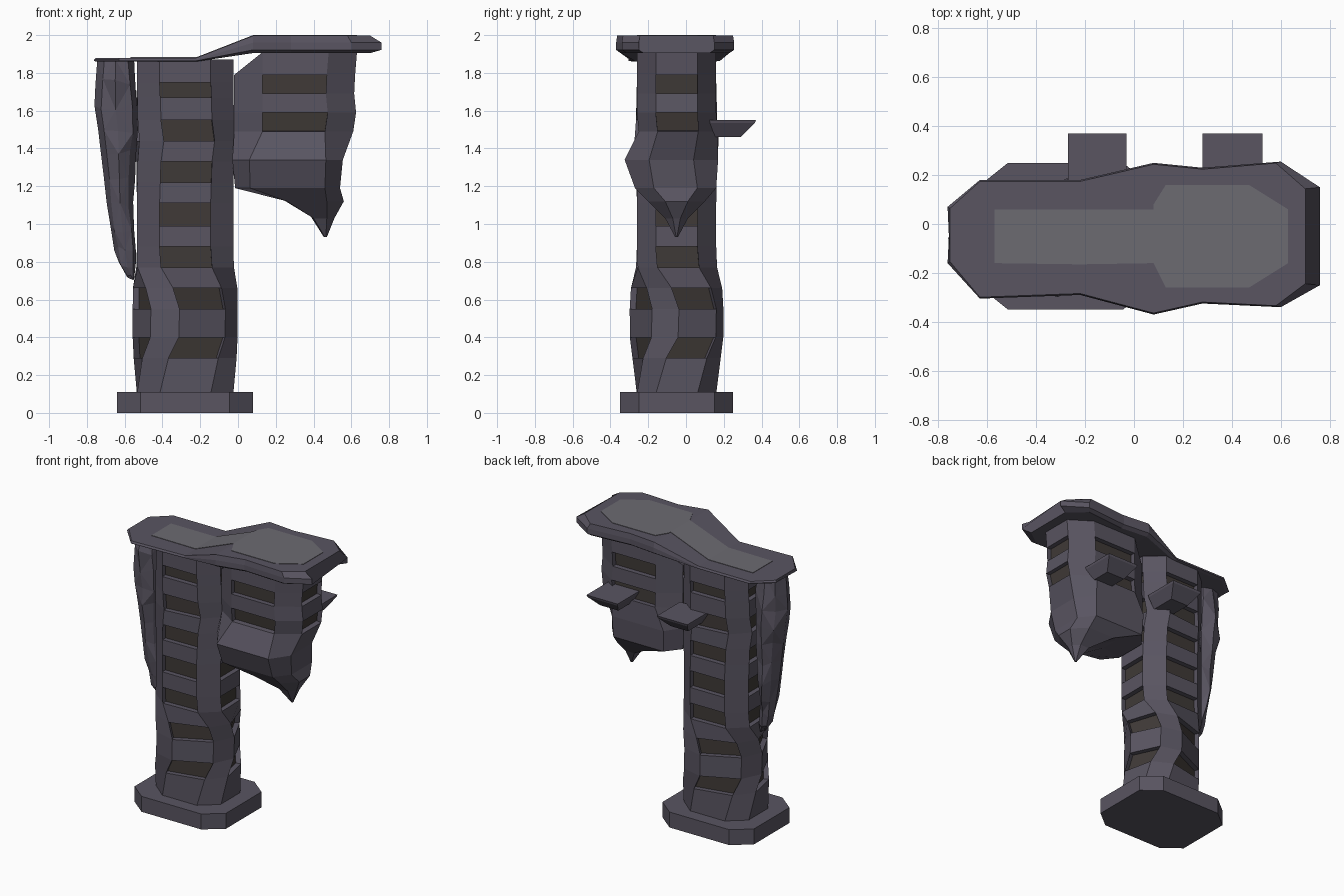
import bpy, bmesh, math, random
from mathutils import Vector

if "Cube" in bpy.data.objects:
    bpy.data.objects.remove(bpy.data.objects["Cube"])

random.seed(4)


def mat(name, col):
    m = bpy.data.materials.new(name)
    m.diffuse_color = (*col, 1)
    m.use_nodes = True
    m.node_tree.nodes["Principled BSDF"].inputs["Base Color"].default_value = m.diffuse_color
    return m


STONE = mat("stone", (0.10, 0.09, 0.12))
PALE = mat("pale_deck", (0.15, 0.145, 0.165))
GLASS = mat("dark_window", (0.05, 0.042, 0.038))


def loft(name, rings, mats=(STONE,), windows=(), depth=0.035, tri=False):
    """Skin a stack of rings; windows lists bands whose wide faces sink in."""
    bm = bmesh.new()
    rows = [[bm.verts.new(p) for p in r] for r in rings]
    n = len(rings[0])
    sunk = []
    for j, (a, b) in enumerate(zip(rows, rows[1:])):
        for i in range(n):
            k = (i + 1) % n
            if tri:
                if (i + j) % 2:
                    bm.faces.new((a[i], a[k], b[i]))
                    bm.faces.new((a[k], b[k], b[i]))
                else:
                    bm.faces.new((a[i], a[k], b[k]))
                    bm.faces.new((a[i], b[k], b[i]))
            else:
                f = bm.faces.new((a[i], a[k], b[k], b[i]))
                if j in windows and i % 2 == 0:
                    sunk.append(f)
    bm.faces.new(rows[0])
    bm.faces.new(rows[-1])
    bmesh.ops.recalc_face_normals(bm, faces=bm.faces)
    if sunk:
        for f in bmesh.ops.extrude_discrete_faces(bm, faces=sunk)["faces"]:
            f.normal_update()
            off = f.normal * -depth
            f.material_index = 1
            for v in f.verts:
                v.co += off
    me = bpy.data.meshes.new(name)
    bm.to_mesh(me)
    bm.free()
    for m in mats:
        me.materials.append(m)
    ob = bpy.data.objects.new(name, me)
    bpy.context.collection.objects.link(ob)
    return ob


def octagon(x0, x1, y0, y1, cx, cy, z, rot=0, zl=None):
    """Chamfered rectangle, optionally twisted; zl sets height of its left side."""
    pts = [(x0 + cx, y0), (x1 - cx, y0), (x1, y0 + cy), (x1, y1 - cy),
           (x1 - cx, y1), (x0 + cx, y1), (x0, y1 - cy), (x0, y0 + cy)]
    mx, my = (x0 + x1) / 2, (y0 + y1) / 2
    c, s = math.cos(math.radians(rot)), math.sin(math.radians(rot))
    return [Vector((mx + (x - mx) * c - (y - my) * s, my + (x - mx) * s + (y - my) * c,
                    zl if zl is not None and i > 5 else z))
            for i, (x, y) in enumerate(pts)]


# foot slab
loft("base_slab", [octagon(-.64, .08, -.35, .25, .125, .10, z) for z in (0, .11)])

# main tower: twisting octagonal shaft with recessed window bands
levels = [(.10, 0), (.29, 12), (.40, 25), (.55, 26), (.66, 18), (.77, 2), (.88, 0), (.99, 0),
          (1.11, 0), (1.22, 1), (1.33, 2), (1.44, 6), (1.55, 2), (1.67, 1), (1.75, 0), (1.87, 0)]
loft("main_tower", [octagon(-.535, -.025, -.26, .16, .12, .10, z, r) for z, r in levels],
     (STONE, GLASS), windows=range(1, 15, 2))

# hanging pod with folded skirt and hooked spike
pod = [octagon(-.02, .63, -.26, .16, .15, .10, 1.91, zl=1.79),
       octagon(-.02, .62, -.26, .16, .15, .10, 1.79, zl=1.74),
       octagon(-.02, .615, -.26, .16, .15, .10, 1.69),
       octagon(-.02, .625, -.26, .16, .15, .10, 1.59),
       octagon(-.02, .61, -.25, .165, .15, .10, 1.49),
       octagon(-.03, .555, -.325, .17, .09, .13, 1.34),
       octagon(-.015, .54, -.27, .16, .08, .10, 1.19),
       octagon(.17, .56, -.20, .10, .09, .09, 1.12, zl=1.17),
       octagon(.36, .51, -.11, .01, .04, .04, 1.03, zl=1.08),
       octagon(.455, .47, -.057, -.043, .005, .005, .93)]
loft("hanging_pod", pod, (STONE, GLASS), windows=(1, 3))


# roof deck: sections along x, low at left, ramping up to the right
def rise(x):
    return min(1, max(0, (x + .22) / .30))


def deck_section(x, y0, y1, dx=0):
    t = rise(x)
    zs = (1.86 + .045 * t, 1.864 + .058 * t, 1.87 + .09 * t, 1.88 + .117 * t)
    side = [(dx, .025, zs[0]), (0, 0, zs[1]), (0, 0, zs[2]), (dx, .006, zs[3])]
    front = [(x - d, y0 + i, z) for d, i, z in side]
    back = [(x - d, y1 - i, z) for d, i, z in reversed(side)]
    return front + back


loft("roof_deck", [deck_section(*s) for s in [
    (-.762, -.16, .07, -.01), (-.63, -.305, .18), (-.22, -.29, .18), (.08, -.37, .25),
    (.28, -.325, .23), (.60, -.34, .255, .02), (.76, -.25, .15, .06)]])


# pale walkway and landing pad laid on the deck
def strip(name, stations):
    loft(name, [[(x, y, 1.88 + .117 * rise(x) + dz) for y, dz in
                 ((y0, -.004), (y0, .003), (y1, .003), (y1, -.004))]
                for x, y0, y1 in stations], (PALE,))


strip("pale_walkway", [(-.57, -.16, .06), (-.22, -.165, .06), (.08, -.16, .06)])
strip("pale_landing_pad", [(.08, -.16, .08), (.13, -.26, .16), (.47, -.26, .16), (.63, -.16, .06)])

# balconies on the back
for label, x0, x1 in (("tower", -.27, -.03), ("pod", .28, .525)):
    rings = []
    for z, i, y in ((1.46, .05, .29), (1.535, .004, .365), (1.55, 0, .37), (1.55, .012, .358)):
        rings.append([(x0 + i, .11, z), (x1 - i, .11, z), (x1 - i, y, z), (x0 + i, y, z)])
    loft(label + "_balcony", rings)

# faceted hanging growth under the left end
growth = []
for z, xl, xr, h in [(1.87, -.745, -.55, .11), (1.75, -.755, -.545, .125), (1.62, -.76, -.535, .12),
                     (1.50, -.74, -.53, .125), (1.38, -.725, -.54, .115), (1.24, -.71, -.545, .11),
                     (1.10, -.695, -.555, .09), (.97, -.67, -.55, .075), (.86, -.655, -.54, .06),
                     (.78, -.63, -.54, .045), (.72, -.585, -.55, .02)]:
    ring = []
    for i in range(8):
        a = math.tau * i / 8
        k = 1 if i % 4 == 0 else random.uniform(.82, 1.12)
        ring.append(((xl + xr) / 2 + (xr - xl) / 2 * math.cos(a) * min(k, 1.1),
                     -.06 + h * math.sin(a) * k, z + (random.uniform(-.02, .02) if z < 1.8 else 0)))
    growth.append(ring)
loft("hanging_growth", growth, tri=True)
